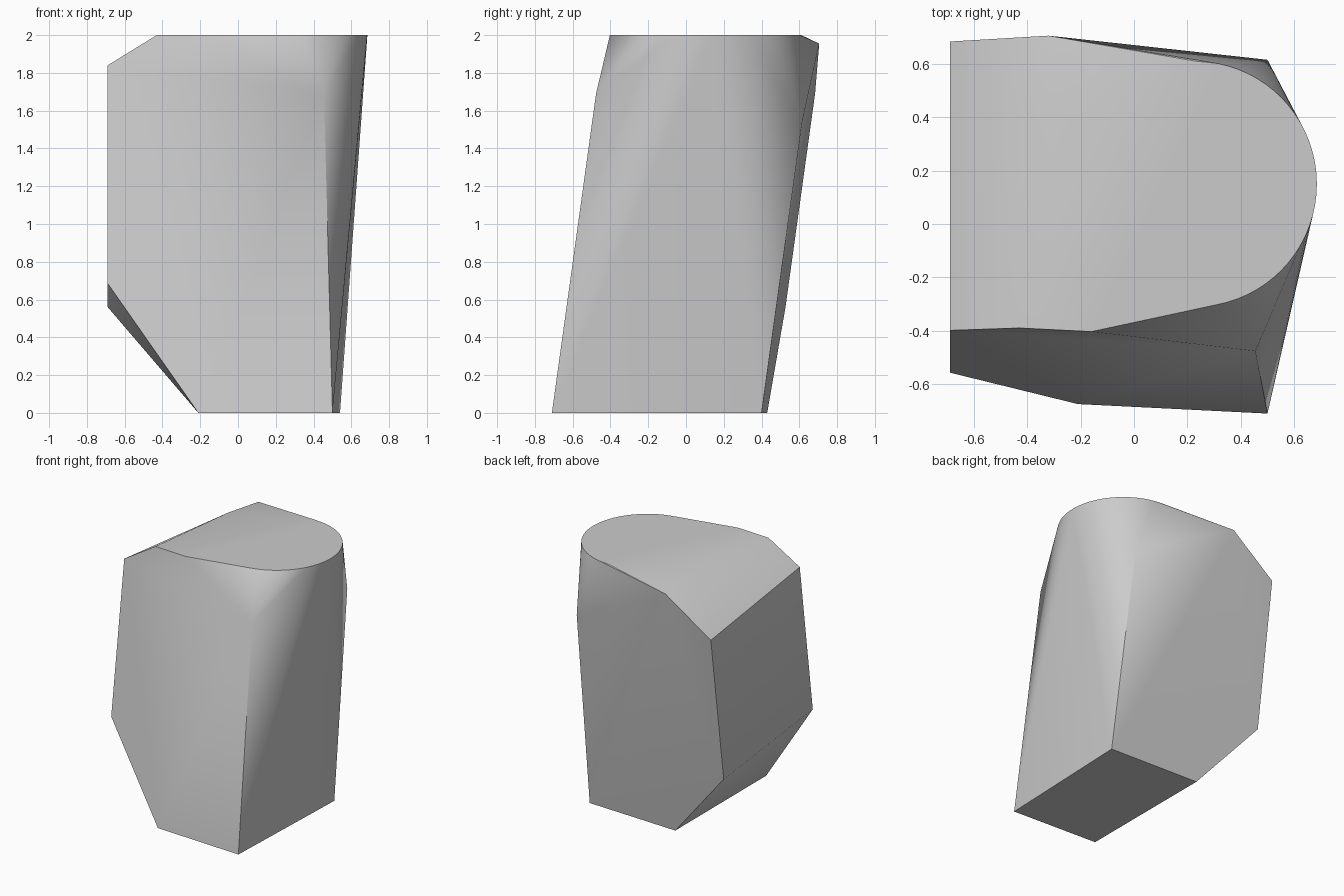
import bpy
import bmesh
from math import radians, cos, sin

cube = bpy.data.objects.get("Cube")
if cube:
    bpy.data.objects.remove(cube, do_unlink=True)


# Leaning front and back planes of the block
def front(x, z):
    return (x, -0.685 - 0.05 * x + 0.137 * z, z)


def back(x, z):
    return (x, 0.4216 - 0.04 * x + 0.1386 * z, z)


# Corners of the front and back faces, as (x, z)
front_outline = [(0.5, 0), (-0.21, 0), (-0.69, 0.685), (-0.69, 1.84),
                 (-0.43, 2), (-0.16, 2), (0.455, 1.69)]
back_outline = [(0.54, 0), (-0.21, 0), (-0.69, 0.56), (-0.69, 1.69),
                (-0.32, 1.955), (0.5, 1.54)]
points = [front(*p) for p in front_outline] + [back(*p) for p in back_outline]

# Rounded end of the flat top
steps = 32
for i in range(steps + 1):
    a = radians(-79 + 158 * i / steps)
    points.append((0.225 + 0.46 * cos(a), 0.15 + 0.46 * sin(a), 2))

# Where the flat top meets the sloped top edge
points += [(-0.335, 0.36, 2), (0.23, 0.61, 2)]

# Skin the corners into a closed solid and merge flat areas
bm = bmesh.new()
for p in points:
    bm.verts.new(p)
hull = bmesh.ops.convex_hull(bm, input=bm.verts[:])
loose = [v for v in bm.verts if not v.link_faces]
bmesh.ops.delete(bm, geom=loose, context='VERTS')
bmesh.ops.dissolve_limit(bm, angle_limit=radians(0.2),
                         verts=bm.verts[:], edges=bm.edges[:])
bmesh.ops.recalc_face_normals(bm, faces=bm.faces[:])
mesh = bpy.data.meshes.new("faceted_block")
bm.to_mesh(mesh)
bm.free()

block = bpy.data.objects.new("faceted_block", mesh)
bpy.context.collection.objects.link(block)

# Plain grey colour
grey = bpy.data.materials.new("light_grey")
grey.use_nodes = True
colour = (0.6, 0.6, 0.6, 1)
grey.diffuse_color = colour
grey.node_tree.nodes["Principled BSDF"].inputs["Base Color"].default_value = colour
mesh.materials.append(grey)

# Soft fans around the rounded end, sharp block edges
bpy.ops.object.select_all(action='DESELECT')
block.select_set(True)
bpy.context.view_layer.objects.active = block
bpy.ops.object.shade_smooth_by_angle(angle=radians(35))
